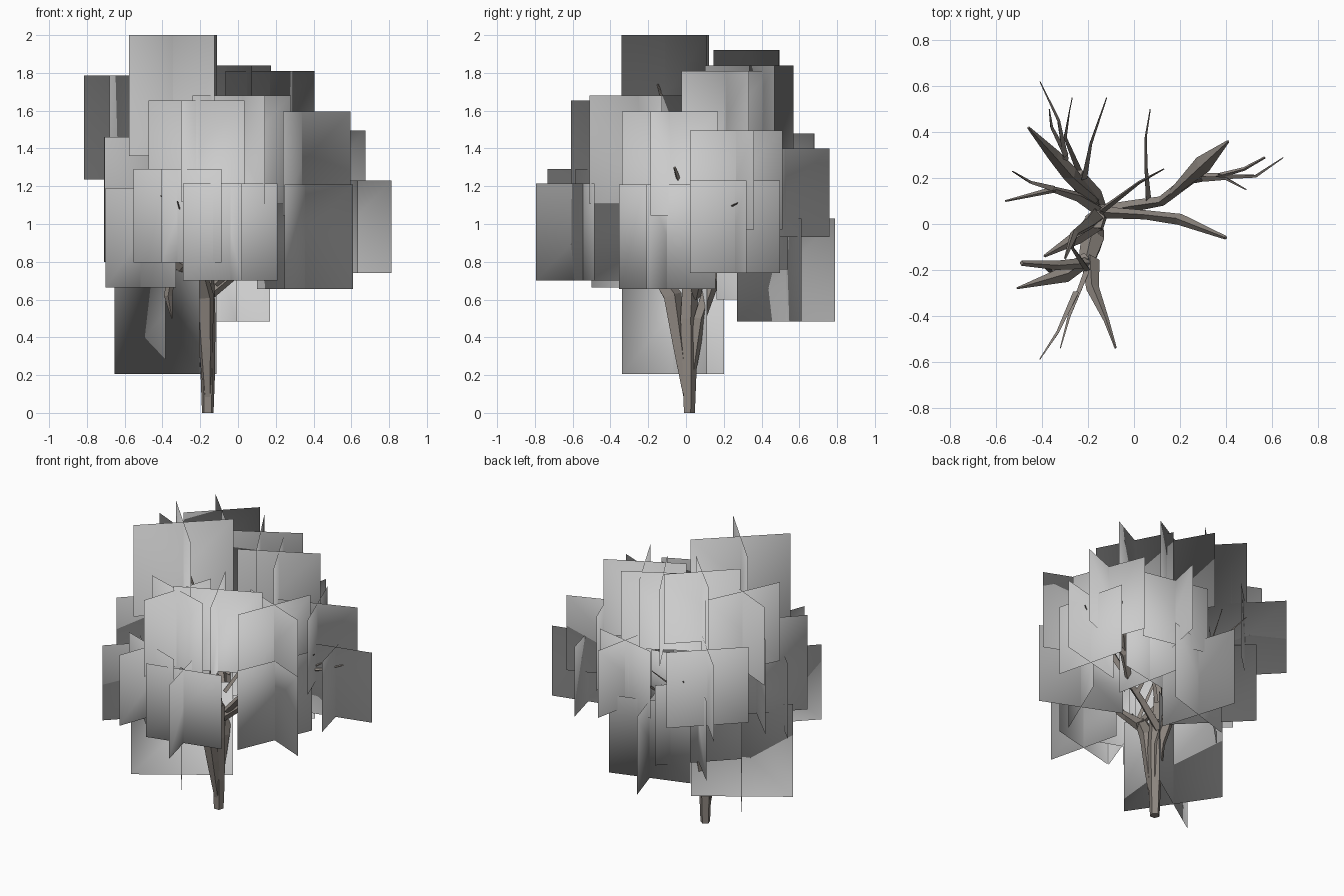
import bpy, bmesh, math
from mathutils import Vector

bark = bpy.data.materials.new("bark")
bark.diffuse_color = (0.27, 0.24, 0.215, 1)


def finish(name, bm, mat=None):
    me = bpy.data.meshes.new(name)
    bm.to_mesh(me)
    bm.free()
    ob = bpy.data.objects.new(name, me)
    bpy.context.collection.objects.link(ob)
    if mat:
        me.materials.append(mat)
    return ob


def limb(name, pts, sides=5):
    """Tapered low-poly tube; each point is x, y, z, radius."""
    bm = bmesh.new()
    P = [Vector(p[:3]) for p in pts]
    rings = []
    for i, p in enumerate(P):
        t = (P[min(i + 1, len(P) - 1)] - P[max(i - 1, 0)]).normalized()
        ref = Vector((1, 0, 0)) if abs(t.z) > 0.8 else Vector((0, 0, 1))
        u = t.cross(ref).normalized()
        v = t.cross(u)
        rings.append([bm.verts.new(p + pts[i][3] * (u * math.cos(a) + v * math.sin(a)))
                      for a in [2 * math.pi * k / sides for k in range(sides)]])
    for a, b in zip(rings, rings[1:]):
        for k in range(sides):
            j = (k + 1) % sides
            bm.faces.new((a[k], a[j], b[j], b[k]))
    bm.faces.new(rings[0][::-1])
    bm.faces.new(rings[-1])
    bmesh.ops.recalc_face_normals(bm, faces=bm.faces)
    return finish(name, bm, bark)


# Trunk and its forks
limb("trunk", [(-.16, .015, 0, .032), (-.16, .015, .2, .04), (-.165, .01, .5, .048), (-.17, .02, .72, .045)])
limb("fork_front", [(-.16, .01, .05, .02), (-.17, -.035, .35, .04), (-.18, -.075, .62, .053),
                    (-.21, -.18, .78, .035)])
limb("fork_back", [(-.16, .03, .2, .02), (-.155, .07, .5, .035), (-.18, .13, .68, .04), (-.25, .22, .84, .03)])

# Main branches
limb("branch_right", [(-.16, .05, .62, .03), (0, .08, .75, .025), (.12, .1, .83, .022), (.25, .2, .95, .025),
                      (.37, .21, 1.03, .012), (.48, .24, 1.1, .008), (.57, .29, 1.14, .005)], 4)
limb("branch_right_flare", [(.14, .11, .85, .012), (.3, .26, 1.05, .04), (.41, .36, 1.22, .006)], 4)
limb("branch_right_front", [(-.12, .05, .68, .025), (.05, .04, .87, .02), (.2, .02, 1.05, .025),
                            (.4, -.06, 1.3, .008)], 4)
limb("branch_top", [(-.17, .03, .68, .04), (-.2, .0, 1.0, .03), (-.26, -.04, 1.4, .018), (-.3, -.15, 1.74, .005)], 4)
limb("branch_left_low", [(-.16, 0, .66, .03), (-.25, -.06, .78, .03), (-.39, -.14, .95, .006)], 4)
limb("branch_left", [(-.17, .07, .65, .03), (-.25, .12, .85, .022), (-.35, .15, 1.0, .014), (-.56, .1, 1.18, .004)], 4)
limb("branch_back_left", [(-.18, .1, .68, .03), (-.28, .22, .9, .035), (-.35, .3, 1.0, .028),
                          (-.46, .42, 1.2, .006)], 4)
limb("branch_front_left", [(-.2, -.15, .77, .03), (-.3, -.22, .78, .035), (-.51, -.28, .92, .004)], 4)
limb("branch_front_left_high", [(-.2, -.17, .78, .025), (-.34, -.18, .95, .02), (-.49, -.17, 1.08, .012)], 4)
limb("branch_droop", [(-.34, -.2, .8, .02), (-.37, -.19, .62, .022), (-.35, -.18, .5, .003)], 4)
limb("branch_front", [(-.19, -.16, .75, .04), (-.18, -.28, .86, .028), (-.12, -.42, 1.0, .012),
                      (-.08, -.54, 1.1, .005)], 4)

# Thin twigs
twigs = [
    [(.06, .1, .78), (.05, .25, .95), (.05, .38, 1.05), (.07, .5, 1.12)],
    [(.37, .21, 1.03), (.53, .21, 1.08), (.65, .29, 1.12)],
    [(.3, .2, 1.0), (.4, .2, 1.12), (.49, .15, 1.2)],
    [(-.22, .2, .85), (-.19, .35, 1.05), (-.12, .55, 1.25)],
    [(-.24, .24, .88), (-.3, .38, 1.1), (-.27, .55, 1.32)],
    [(-.3, .28, .95), (-.33, .45, 1.15), (-.41, .62, 1.28)],
    [(-.3, .3, .98), (-.36, .42, 1.1), (-.37, .5, 1.2)],
    [(-.35, .15, 1.0), (-.45, .18, 1.12), (-.53, .23, 1.25)],
    [(-.14, .06, .8), (.02, .18, 1.1), (.13, .24, 1.3)],
    [(-.2, -.2, .8), (-.28, -.4, .97), (-.32, -.54, 1.12)],
    [(-.25, -.3, .9), (-.33, -.47, 1.05), (-.41, -.59, 1.15)],
    [(-.2, -.2, .8), (-.27, -.1, 1.1), (-.25, -.05, 1.38)],
]
for n, t in enumerate(twigs):
    r = [.016, .009, .006, .003] if len(t) == 4 else [.016, .008, .003]
    limb(f"twig_{n + 1}", [(*p, r[i]) for i, p in enumerate(t)], 3)

# Crossed foliage cards: centre x, centre y, bottom, top, width seen from the front
cards = [
    (-.345, -.11, 1.36, 2.0, .465), (-.565, .18, 1.235, 1.785, .5), (.17, .21, 1.28, 1.81, .47),
    (-.06, .335, 1.3, 1.84, .47), (-.35, .32, 1.43, 1.92, .35), (-.22, -.355, 1.12, 1.655, .51),
    (.02, -.25, 1.105, 1.68, .52), (.34, -.085, 1.045, 1.595, .51), (.43, .265, .97, 1.495, .49),
    (-.475, -.1, .8, 1.46, .47), (-.515, -.315, .665, 1.19, .37), (-.32, -.5, .795, 1.29, .465),
    (-.04, -.545, .7, 1.215, .5), (.355, -.1, .655, 1.21, .51), (.575, .26, .74, 1.23, .475),
    (.1, .53, .93, 1.4, .46), (-.09, .53, .485, 1.03, .52), (-.385, -.07, .205, .855, .54),
    (-.51, .49, .95, 1.48, .38), (-.35, .36, .6, 1.16, .395), (.12, .3, .76, 1.25, .48),
]
turned_back = (1, 5, 7, 9, 11, 13, 15, 19)
crown = Vector((-.05, 0, 1.0))
for n, (cx, cy, z0, z1, w) in enumerate(cards):
    s = z1 - z0
    ang = math.acos(min(1, max(w / s, .7072))) * (-1 if n in turned_back else 1)
    bm = bmesh.new()
    for a in (ang, ang + math.pi / 2):
        dx, dy = math.cos(a) * s / 2, math.sin(a) * s / 2
        f = bm.faces.new([bm.verts.new(c) for c in ((cx - dx, cy - dy, z0), (cx + dx, cy + dy, z0),
                                                    (cx + dx, cy + dy, z1), (cx - dx, cy - dy, z1))])
        f.smooth = True
        f.normal_update()
        if f.normal.dot(f.calc_center_median() - crown) < 0:
            f.normal_flip()
    me = finish(f"foliage_{n + 1}", bm).data
    # Round crown shading: normals point away from the crown centre
    me.normals_split_custom_set_from_vertices([(v.co - crown).normalized() for v in me.vertices])
